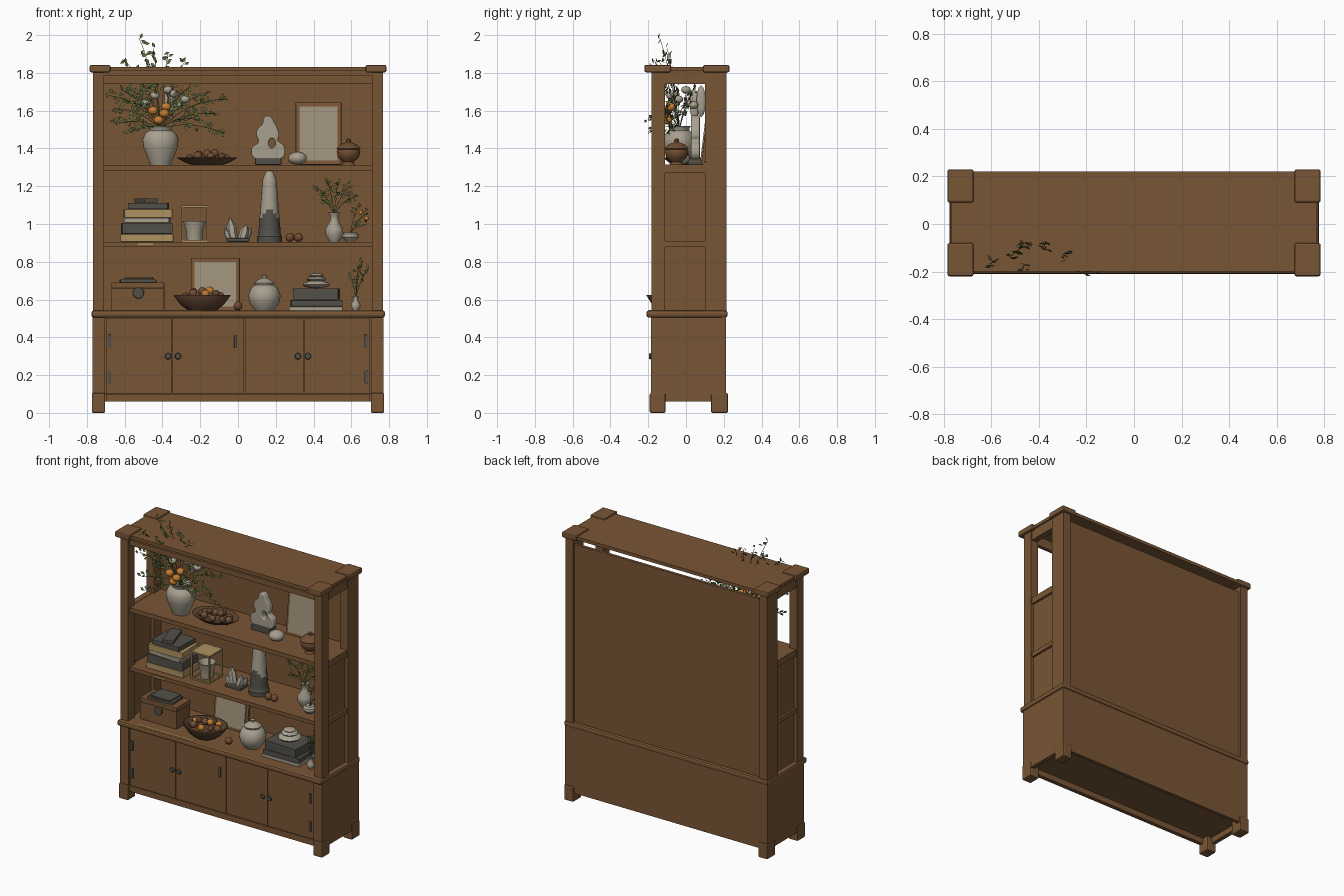
import bpy, bmesh, math, random
from mathutils import Vector, Matrix

random.seed(4)
if "Cube" in bpy.data.objects:
    bpy.data.objects.remove(bpy.data.objects["Cube"])


def material(name, *rgb):
    m = bpy.data.materials.new(name)
    m.use_nodes = True
    m.diffuse_color = (*rgb, 1)
    m.node_tree.nodes["Principled BSDF"].inputs["Base Color"].default_value = (*rgb, 1)
    return m


WOOD = material("oak wood", .19, .093, .036)
DARK = material("dark wood", .11, .055, .027)
STONE = material("pale stone", .39, .35, .275)
GREY = material("charcoal grey", .085, .08, .066)
PAPER = material("picture paper", .34, .285, .195)
GOLD = material("brass cream", .42, .29, .12)
GREEN = material("leaf green", .11, .145, .045)
ORANGE = material("orange blossom", .55, .2, .03)
RUST = material("rust brown", .17, .075, .032)


def add_mesh(name, bm, mat, loc=(0, 0, 0), smooth=False):
    me = bpy.data.meshes.new(name)
    bm.normal_update()
    bm.to_mesh(me)
    bm.free()
    me.materials.append(mat)
    ob = bpy.data.objects.new(name, me)
    ob.location = loc
    bpy.context.collection.objects.link(ob)
    if smooth:
        finish(ob)
    return ob


def finish(ob, convert=False):
    bpy.ops.object.select_all(action='DESELECT')
    ob.select_set(True)
    bpy.context.view_layer.objects.active = ob
    if convert:
        bpy.ops.object.convert(target='MESH')
    bpy.ops.object.shade_smooth_by_angle(angle=math.radians(40))


def box(name, x, y, z, mat=WOOD, bevel=0.0, tilt=0, turn=0):
    """Box from (min, max) pairs on each axis."""
    bm = bmesh.new()
    bmesh.ops.create_cube(bm, size=1)
    bmesh.ops.scale(bm, verts=bm.verts, vec=(x[1] - x[0], y[1] - y[0], z[1] - z[0]))
    if bevel:
        bmesh.ops.bevel(bm, geom=bm.edges[:], offset=bevel, segments=2, affect='EDGES', profile=.5)
    ob = add_mesh(name, bm, mat, [sum(a) / 2 for a in (x, y, z)])
    ob.rotation_euler = (tilt, 0, turn)
    return ob


def lathe(name, x, y, z, profile, mat, depth=1.0, sides=28):
    """Turn a (radius, height) profile around z."""
    bm = bmesh.new()
    vs = [bm.verts.new((r, 0, h)) for r, h in profile]
    edges = [bm.edges.new(p) for p in zip(vs, vs[1:])]
    bmesh.ops.spin(bm, geom=vs + edges, axis=(0, 0, 1), cent=(0, 0, 0), steps=sides, angle=math.tau)
    bmesh.ops.remove_doubles(bm, verts=bm.verts, dist=.0003)
    bmesh.ops.scale(bm, verts=bm.verts, vec=(1, depth, 1))
    bmesh.ops.recalc_face_normals(bm, faces=bm.faces)
    return add_mesh(name, bm, mat, (x, y, z), True)


def balls(name, points, r, mat, squash=(1, 1, 1)):
    bm = bmesh.new()
    for p in points:
        bmesh.ops.create_icosphere(bm, subdivisions=2, radius=r,
                                   matrix=Matrix.Translation(p) @ Matrix.Diagonal((*squash, 1)))
    return add_mesh(name, bm, mat, smooth=True)


def sprays(name, root, tips, leaf=.022, count=7, stem=.0016):
    """Arched stems from one root with leaves along the outer half."""
    cu = bpy.data.curves.new(name + "_stems", 'CURVE')
    cu.dimensions, cu.bevel_depth, cu.bevel_resolution = '3D', stem, 0
    bm = bmesh.new()
    root = Vector(root)
    for tip in map(Vector, tips):
        mid = root.lerp(tip, .5) + Vector((0, 0, .2 * (tip - root).length))
        mid.x = root.x + (tip.x - root.x) * .4
        pts = [root * (1 - t) ** 2 + mid * 2 * t * (1 - t) + tip * t * t for t in (i / 8 for i in range(9))]
        sp = cu.splines.new('POLY')
        sp.points.add(8)
        for q, p in zip(sp.points, pts):
            q.co = (*p, 1)
        for i in range(count):
            t = 1 - .6 * i / count
            base = root * (1 - t) ** 2 + mid * 2 * t * (1 - t) + tip * t * t
            base += Vector([random.uniform(-.4, .4) * leaf for _ in range(3)])
            d = Vector((random.uniform(-1, 1), random.uniform(-.4, .4), random.uniform(-.7, 1))).normalized()
            side = d.cross(Vector((-.3, -.8, .5))).normalized() * leaf * .3
            pos = [base, base + d * leaf * .5 + side, base + d * leaf, base + d * leaf * .5 - side]
            bm.faces.new([bm.verts.new(p) for p in pos])
    cu.materials.append(GREEN)
    ob = bpy.data.objects.new(name + "_stems", cu)
    bpy.context.collection.objects.link(ob)
    finish(ob, True)
    add_mesh(name + "_leaves", bm, GREEN)


# Lower cabinet: carcass, skirts and ledge
box("cabinet_body", (-.76, .76), (-.165, .2), (.1, .51))
box("front_skirt", (-.7, .7), (-.178, -.15), (.06, .1))
box("back_board", (-.767, .77), (.19, .213), (.06, .51))
box("ledge", (-.776, .778), (-.21, .22), (.505, .542), bevel=.012)
for s, side in ((-1, "right"), (1, "left")):
    def span(a, b):
        return tuple(sorted((s * a, s * b)))
    box(side + "_cabinet_end", span(.74, .769), (-.183, .213), (.06, .51))
    box(side + "_cabinet_stile", span(.705, .769), (-.185, -.15), (.1, .51))
    # Posts with feet below and caps above
    for end, foot, post, cap in (("front", (-.192, -.108), (-.182, -.11), (-.22, -.08)),
                                 ("back", (.132, .222), (.1, .214), (.09, .23))):
        box(f"{side}_{end}_foot", span(.703, .774), foot, (0, .105), bevel=.008)
        box(f"{side}_{end}_post", span(.71, .767), post, (.54, 1.81))
        box(f"{side}_{end}_cap", span(.675, .785), cap, (1.803, 1.842), bevel=.008)
    # End rails and panels, open at the top bay
    for n, z in (("top", (1.74, 1.81)), ("middle", (1.27, 1.315)), ("lower", (.878, .91))):
        box(f"{side}_{n}_rail", span(.72, .76), (-.115, .105), z)
    box(side + "_end_panel", span(.73, .745), (-.112, .102), (.54, 1.28))

# Doors with knobs and hinge plates
edges = (-.702, -.35, .035, .35, .702)
for i, (a, b) in enumerate(zip(edges, edges[1:])):
    box(f"door_{i + 1}", (a + .002, b - .002), (-.177, -.16), (.103, .503), bevel=.002)
for i, x in enumerate((-.37, -.318, .317, .37)):
    k = lathe(f"knob_{i + 1}", x, -.176, .3, [(0, 0), (.007, 0), (.007, .008), (.017, .011), (.014, .019), (0, .021)],
              GREY, sides=16)
    k.rotation_euler.x = math.pi / 2
for i, (x, z) in enumerate(((-.68, .38), (-.68, .19), (.677, .38), (.677, .19), (-.012, .377))):
    box(f"hinge_{i + 1}", (x - .008, x + .008), (-.185, -.176), (z - .034, z + .034), GREY, .002)

# Upper case
box("back_panel", (-.715, .715), (.18, .2), (.54, 1.765))
box("top_board", (-.769, .769), (-.2, .22), (1.81, 1.832))
box("front_top_rail", (-.712, .712), (-.165, -.14), (1.745, 1.81))
box("front_top_moulding", (-.712, .712), (-.175, -.16), (1.785, 1.81))
box("upper_shelf", (-.73, .73), (-.16, .185), (1.283, 1.313))
box("middle_shelf", (-.73, .73), (-.16, .185), (.88, .906))
box("ledge_inlay", (-.62, -.2), (-.197, -.185), (.54, .544), GOLD)
box("shelf_tag", (-.53, -.45), (-.163, -.158), (.888, .898), GOLD)

# Framed pictures leaning on the back panel
for n, x, z in (("upper", (.305, .547), (1.313, 1.645)), ("lower", (-.25, .01), (.54, .82))):
    box(n + "_frame", x, (.1, .118), z, WOOD, .003, tilt=-.12)
    box(n + "_picture", (x[0] + .02, x[1] - .02), (.093, .1), (z[0] + .022, z[1] - .022), PAPER, tilt=-.12)

# Vases, jars and bowls
urn = [(0, 0), (.055, 0), (.062, .02), (.09, .09), (.096, .135), (.08, .17), (.058, .182), (.06, .195), (.07, .207),
       (.06, .207), (.048, .18), (0, .17)]
lathe("large_vase", -.41, -.035, 1.313, urn, STONE, .9)
bud = [(0, 0), (.026, 0), (.048, .04), (.046, .07), (.022, .11), (.022, .135), (.032, .155), (.024, .155), (0, .12)]
lathe("bud_vase", .51, 0, .906, bud, STONE)
lathe("tiny_vase", .623, -.1, .542, [(r * .52, h * .5) for r, h in bud], STONE)
lathe("small_jar", .595, -.07, .906, [(0, 0), (.022, 0), (.045, .025), (.042, .04), (.028, .05), (0, .045)], STONE)
lathe("ginger_jar", .14, -.04, .542, [(0, 0), (.05, 0), (.078, .04), (.086, .08), (.07, .12), (.05, .134), (.055, .146),
                                      (.03, .165), (.012, .172), (.015, .185), (0, .192)], STONE)
lathe("lidded_pot", .585, -.05, 1.313, [(0, 0), (.035, 0), (.028, .015), (.055, .04), (.063, .07), (.058, .082), (.064, .088),
                                        (.04, .11), (.012, .12), (.013, .133), (0, .142)], RUST)
dish = [(0, 0), (.5, 0), (.75, .35), (1, .95), (1, 1), (.95, 1), (.68, .42), (0, .3)]
lathe("fruit_tray", -.163, -.01, 1.313, [(r * .162, h * .04) for r, h in dish], DARK, .68)
lathe("fruit_bowl", -.19, -.085, .542, [(r * .15, h * .082) for r, h in dish], DARK, .82)
for n, cx, cy, z, w, d in (("tray", -.163, -.01, 1.35, .1, .06), ("bowl", -.19, -.085, .622, .095, .07)):
    ring = [(cx + w * math.cos(k * .7), cy + d * math.sin(k * .7), z + random.uniform(-.01, .012)) for k in range(9)]
    ring += [(cx, cy, z + .02), (cx + .04, cy, z + .025), (cx - .045, cy, z + .018)]
    accent = ORANGE if n == "bowl" else RUST
    for i, (mat, r) in enumerate(((RUST, .024), (accent, .022), (DARK, .021))):
        balls(f"{n}_fruit_{i + 1}", ring[i::3], r, mat)
balls("loose_fruit", [(0, -.1, .566), (.275, -.06, .929), (.32, -.06, .929)], .024, RUST)

# Pierced sculpture on a plinth
cu = bpy.data.curves.new("sculpture", 'CURVE')
cu.dimensions, cu.fill_mode, cu.extrude, cu.bevel_depth = '2D', 'BOTH', .015, .008
outline = [(-.07, .01), (-.08, .05), (-.045, .085), (-.055, .14), (-.025, .18), (-.005, .22),
           (.03, .18), (.05, .13), (.045, .095), (.078, .06), (.07, .01)]
hole = [(.02 + .026 * math.cos(k), .082 + .034 * math.sin(k)) for k in (0, 1.57, 3.14, 4.71)]
for loop in (outline, hole):
    sp = cu.splines.new('BEZIER')
    sp.bezier_points.add(len(loop) - 1)
    sp.use_cyclic_u = True
    for q, (px, pz) in zip(sp.bezier_points, loop):
        q.co = (px, pz, 0)
        q.handle_left_type = q.handle_right_type = 'AUTO'
cu.materials.append(STONE)
sculpture = bpy.data.objects.new("sculpture", cu)
sculpture.location, sculpture.rotation_euler = (.16, .05, 1.345), (math.pi / 2, 0, 0)
bpy.context.collection.objects.link(sculpture)
finish(sculpture, True)
box("sculpture_plinth", (.09, .23), (.01, .09), (1.313, 1.348), GREY, .006)
balls("pebble", [(0, 0, 0)], .052, STONE, (1, 1, .68)).location = (.315, -.03, 1.348)


# Stacks of books: (x min, x max, thickness, colour, turn)
def stack(name, z, y, d, books):
    for i, (a, b, h, mat, turn) in enumerate(books):
        box(f"{name}_{i + 1}", (a, b), (y - d, y + d), (z, z + h - .002), mat, .003, turn=turn)
        z += h


stack("stacked_book", .906, -.02, .09, [(-.622, -.342, .042, GOLD, 0), (-.615, -.35, .06, GREY, .04),
      (-.6, -.36, .026, STONE, -.05), (-.605, -.35, .045, GOLD, .03), (-.58, -.37, .034, GREY, -.04),
      (-.525, -.45, .024, GREY, .3)])
stack("large_book", .542, -.03, .1, [(.27, .555, .022, STONE, 0), (.28, .55, .035, GREY, .03), (.295, .535, .062, GREY, -.04)])
for i, (r, z) in enumerate(((.075, .68), (.055, .708), (.04, .728))):
    balls(f"stacked_stone_{i + 1}", [(0, 0, 0)], r, STONE, (1, 1, .28)).location = (.415, -.03, z)

# Storage chest with a clasp and books on top
box("chest", (-.67, -.39), (-.11, .04), (.542, .66), WOOD, .003)
box("chest_lid", (-.67, -.39), (-.111, .041), (.661, .69), WOOD, .003)
clasp = lathe("chest_clasp", -.527, -.11, .635, [(0, 0), (.03, 0), (.028, .008), (0, .009)], GREY, sides=20)
clasp.rotation_euler.x = math.pi / 2
stack("chest_book", .69, -.035, .06, [(-.625, -.435, .018, GREY, .05), (-.6, -.45, .012, GREY, -.04)])


# Brass lantern frame around a cup
def rod(v):
    return (v - .005, v + .005)


lx, ly, lz = (-.295, -.163), (-.08, .06), (.91, 1.092)
for i, (a, b) in enumerate(((a, b) for a in (0, 1) for b in (0, 1))):
    box(f"lantern_upright_{i + 1}", rod(lx[a]), rod(ly[b]), lz, GOLD)
    box(f"lantern_cross_{i + 1}", lx, rod(ly[a]), rod(lz[b]), GOLD)
    box(f"lantern_side_{i + 1}", rod(lx[a]), ly, rod(lz[b]), GOLD)
box("lantern_lid", lx, ly, (1.088, 1.096), GOLD)
lathe("lantern_cup", -.23, -.01, .91, [(0, 0), (.04, 0), (.044, .05), (.06, .105), (.053, .105), (.03, .05), (0, .04)], STONE)

# Crystal cluster and obelisk
box("crystal_base", (-.06, .06), (-.06, .03), (.906, .925), GREY, .006)
for i, (x, y, r, h, lean) in enumerate(((-.025, -.01, .026, .125, -.15), (.02, -.02, .024, .09, .3),
                                        (-.045, -.03, .015, .07, -.4), (.035, .005, .018, .075, .5))):
    c = lathe(f"crystal_{i + 1}", x, y, .915, [(0, 0), (r, 0), (r, h * .6), (0, h)], STONE, sides=6)
    c.rotation_euler.y = lean
taper = [(.06 - .0018 * k, .035 + .0227 * k) for k in range(14)]
ob = lathe("obelisk", .167, -.01, .906, [(0, 0), (.066, 0), (.066, .028), *taper, (.018, .375), (0, .38)], STONE, sides=16)
ob.data.materials.append(GREY)
for p in ob.data.polygons:
    p.material_index = int(p.center.z < .15 + .035 * math.sin(3 * math.atan2(p.center.y, p.center.x)))

# Plants
tips = [(-.525, -.14, 1.985), (-.61, -.17, 1.87), (-.45, -.1, 1.93), (-.37, -.1, 1.9), (-.28, -.14, 1.86), (-.47, -.19, 1.85),
        (-.68, -.1, 1.68), (-.65, -.12, 1.53), (-.66, 0, 1.61), (-.07, -.08, 1.66), (-.1, -.15, 1.58), (-.07, -.1, 1.48),
        (-.17, .03, 1.69), (-.58, -.2, 1.48), (-.2, -.2, 1.55), (-.58, .05, 1.72), (-.25, -.05, 1.73), (-.55, -.15, 1.64),
        (-.62, -.05, 1.71), (-.5, -.12, 1.74), (-.32, -.12, 1.62)]
sprays("bouquet", (-.41, -.035, 1.5), tips, .032, 14)
blooms = [(-.44, -.08, 1.68), (-.34, -.06, 1.69), (-.28, -.04, 1.66), (-.37, .0, 1.71), (-.49, .02, 1.64), (-.32, .04, 1.63)]
balls("pale_blossoms", blooms, .026, STONE, (1, 1, .8))
balls("pale_blades", [(-.38, .045, 1.63), (-.35, .08, 1.65)], .085, STONE, (.14, .3, 1))
balls("orange_blossoms", [(-.45, -.1, 1.6), (-.39, -.11, 1.585), (-.42, -.1, 1.55), (-.38, -.08, 1.62)], .028, ORANGE,
      (1, 1, .85))
sprays("bud_branches", (.51, 0, 1.05), [(.41, -.03, 1.2), (.47, 0, 1.23), (.53, .03, 1.22), (.59, -.03, 1.2), (.63, 0, 1.15),
                                        (.44, -.06, 1.13)], .028, 9)
sprays("jar_branches", (.595, -.07, .95), [(.69, -.08, 1.06), (.64, -.1, 1.1), (.68, -.04, 1.0)], .024, 6)
balls("jar_berries", [(.68, -.08, 1.03), (.65, -.09, 1.06)], .012, ORANGE)
sprays("tiny_branches", (.623, -.1, .61), [(.66, -.1, .81), (.69, -.1, .76), (.59, -.08, .73), (.64, -.13, .78)], .024, 7)
